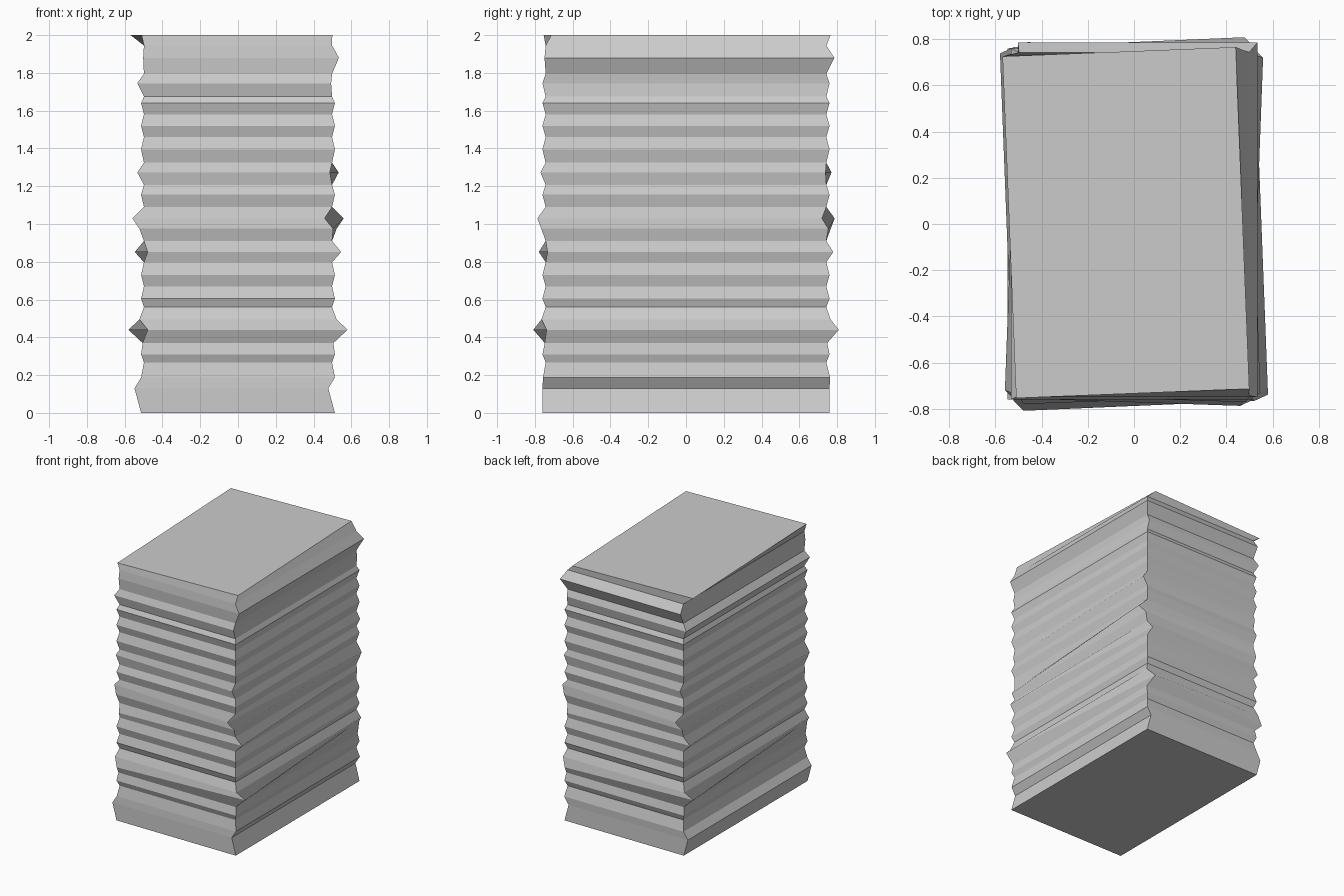
import bpy, bmesh
from math import sin, cos

if "Cube" in bpy.data.objects:
    bpy.data.objects.remove(bpy.data.objects["Cube"])

# Default half sizes of the protruding and recessed outlines
OUT = (0.513, 0.76)
IN = (0.498, 0.743)

# Each layer outline: height, half sizes, twist, shift x, shift y
rings = [
    (0.0, OUT, 0, 0, 0), (0.13, OUT, 0, -0.035, 0), (0.187, OUT, 0, 0, 0.003),
    (0.267, IN, 0, 0, 0), (0.31, OUT, 0, 0, 0), (0.37, (0.505, 0.748), 0, 0, 0),
    (0.44, (0.53, 0.775), 0.066, 0, 0), (0.495, (0.522, 0.765), 0, 0, 0),
    (0.56, IN, 0, 0, 0), (0.605, OUT, 0, 0, 0), (0.67, IN, 0, 0, 0),
    (0.73, OUT, 0, 0, 0), (0.797, IN, 0, 0, 0),
    (0.852, (0.513, 0.757), 0.045, 0, 0), (0.91, IN, 0, 0, 0),
    (0.975, OUT, -0.012, 0, 0), (1.03, (0.51, 0.755), -0.066, 0, 0),
    (1.09, IN, 0, 0, 0), (1.155, OUT, 0, 0, 0), (1.207, IN, 0, 0, 0),
    (1.273, (0.51, 0.755), -0.031, 0, 0), (1.325, IN, 0, 0, 0),
    (1.395, OUT, 0, 0, 0), (1.46, IN, 0, 0, 0), (1.52, OUT, 0, 0, 0),
    (1.58, IN, 0, 0, 0), (1.64, OUT, 0, 0, 0), (1.675, IN, 0, 0, 0),
    (1.745, OUT, 0, -0.02, 0), (1.795, IN, 0, 0, 0),
    (1.88, (0.518, 0.767), 0, 0.016, 0.018), (1.945, IN, 0, 0, 0),
    (2.0, (0.505, 0.74), 0.04, -0.035, 0.006),
]


def add_ring(bm, z, half, twist, dx, dy):
    hx, hy = half
    c, s = cos(twist), sin(twist)
    corners = [(-hx, -hy), (hx, -hy), (hx, hy), (-hx, hy)]
    return [bm.verts.new((x * c - y * s + dx, x * s + y * c + dy, z)) for x, y in corners]


# Stack body: lofted through all layer outlines
bm = bmesh.new()
loops = [add_ring(bm, *r) for r in rings]
for a, b in zip(loops, loops[1:]):
    for i in range(4):
        j = (i + 1) % 4
        bm.faces.new((a[i], a[j], b[j], b[i]))
bm.faces.new(loops[0][::-1])
bm.faces.new(loops[-1])
bmesh.ops.recalc_face_normals(bm, faces=bm.faces)

mesh = bpy.data.meshes.new("layered_stack")
bm.to_mesh(mesh)
bm.free()
stack = bpy.data.objects.new("layered_stack", mesh)
bpy.context.collection.objects.link(stack)
